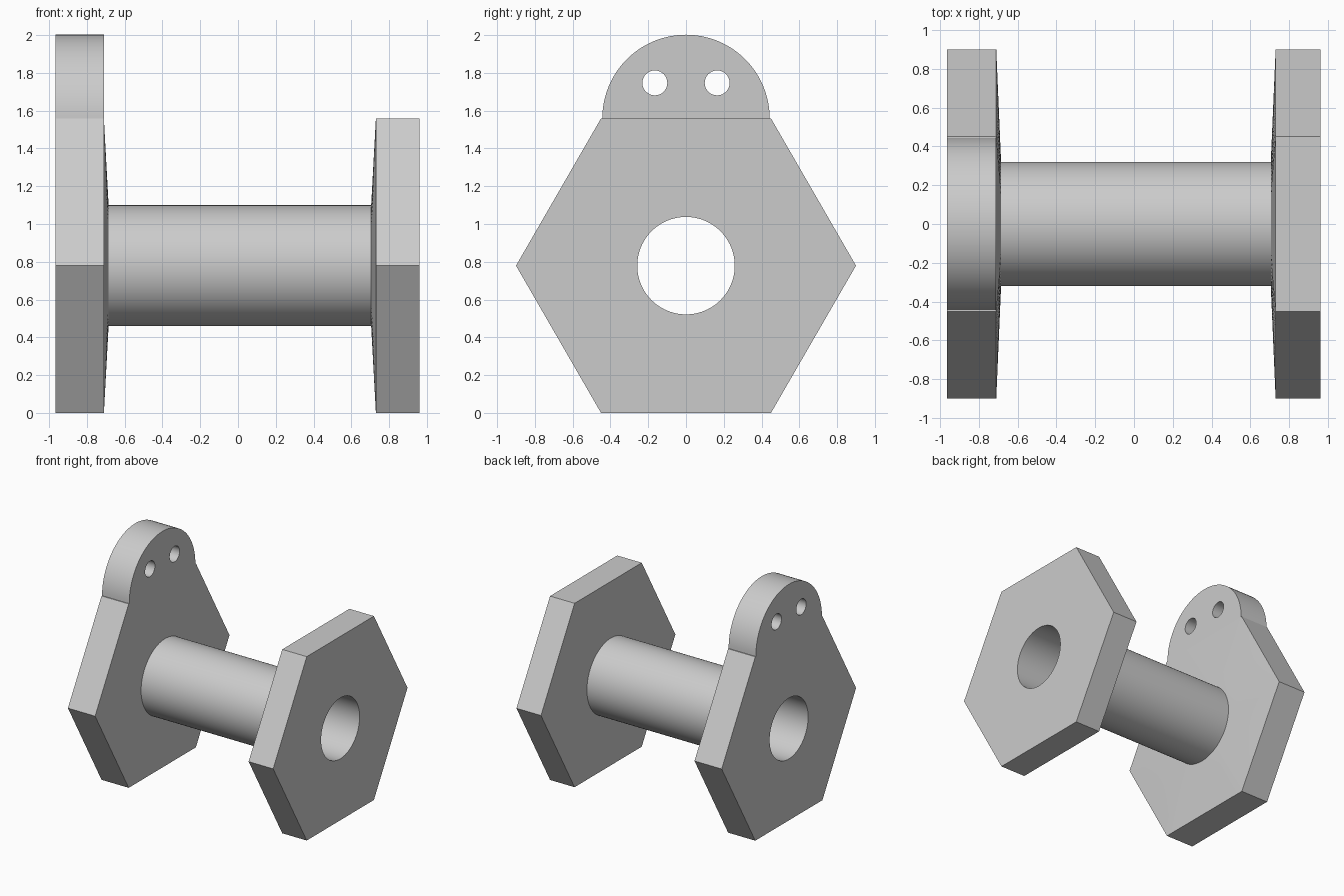
import bpy, bmesh, math
from mathutils import Matrix

if "Cube" in bpy.data.objects:
    bpy.data.objects.remove(bpy.data.objects["Cube"])

N = 96                              # points per ring, a multiple of six
HEX_R = 0.9                         # flange corner radius
AXIS_Z = HEX_R * math.cos(math.pi / 6)
HUB_R, BORE_R = 0.32, 0.258

grey = bpy.data.materials.new("light_grey")
grey.use_nodes = True
grey.diffuse_color = (0.6, 0.6, 0.6, 1)
grey.node_tree.nodes["Principled BSDF"].inputs["Base Color"].default_value = (0.6, 0.6, 0.6, 1)


def circle(r):
    return lambda a: r


def hexagon(a):
    return AXIS_Z / math.cos(a % (math.pi / 3) - math.pi / 6)


def finish(obj):
    bpy.ops.object.select_all(action='DESELECT')
    obj.select_set(True)
    bpy.context.view_layer.objects.active = obj
    if obj.type == 'CURVE':
        bpy.ops.object.convert(target='MESH')
    bpy.ops.object.shade_smooth_by_angle(angle=math.radians(30))


def loft(name, rings):
    """Join rings of (x, radius function) around the x axis into one shell."""
    bm = bmesh.new()
    loops = []
    for x, radius in rings:
        loop = []
        for i in range(N):
            a = 2 * math.pi * i / N
            r = radius(a + 1e-9)
            loop.append(bm.verts.new((x, r * math.cos(a), AXIS_Z + r * math.sin(a))))
        loops.append(loop)
    for p, q in zip(loops, loops[1:]):
        for i in range(N):
            j = (i + 1) % N
            bm.faces.new((p[i], p[j], q[j], q[i]))
    bmesh.ops.recalc_face_normals(bm, faces=bm.faces)
    # Make sure the shell faces outwards
    if bm.calc_volume(signed=True) < 0:
        bmesh.ops.reverse_faces(bm, faces=bm.faces)
    mesh = bpy.data.meshes.new(name)
    bm.to_mesh(mesh)
    bm.free()
    mesh.materials.append(grey)
    obj = bpy.data.objects.new(name, mesh)
    bpy.context.collection.objects.link(obj)
    finish(obj)


# Hexagonal flanges: flat outside, slightly tapered inside, with the bore through
for name, outer, rim, hub in (("right_flange", -0.965, -0.71, -0.685),
                              ("left_flange", 0.96, 0.73, 0.705)):
    loft(name, [(outer, circle(BORE_R)), (outer, hexagon), (rim, hexagon),
                (hub, circle(HUB_R)), (hub, circle(BORE_R)), (outer, circle(BORE_R))])

# Hollow barrel between the flanges
loft("barrel", [(-0.685, circle(BORE_R)), (-0.685, circle(HUB_R)),
                (0.705, circle(HUB_R)), (0.705, circle(BORE_R)), (-0.685, circle(BORE_R))])

# Rounded tab with two through holes on top of the right flange
curve = bpy.data.curves.new("mounting_tab", 'CURVE')
curve.dimensions = '2D'
curve.fill_mode = 'BOTH'
curve.extrude = 0.1275


def outline(cx, cy, r, sweep, count):
    spline = curve.splines.new('POLY')
    spline.points.add(count - 1)
    spline.use_cyclic_u = True
    steps = count if sweep > 6 else count - 1
    for i, p in enumerate(spline.points):
        a = sweep * i / steps
        p.co = (cx + r * math.cos(a), cy + r * math.sin(a), 0, 1)


outline(0, 2 * AXIS_Z, 2 - 2 * AXIS_Z + 0.002, math.pi, 49)
for side in (-1, 1):
    outline(side * 0.165, 1.747, 0.066, 2 * math.pi, 32)
curve.materials.append(grey)
tab = bpy.data.objects.new("mounting_tab", curve)
bpy.context.collection.objects.link(tab)
tab.matrix_world = Matrix(((0, 0, 1, -0.8375), (1, 0, 0, 0), (0, 1, 0, 0), (0, 0, 0, 1)))
finish(tab)
